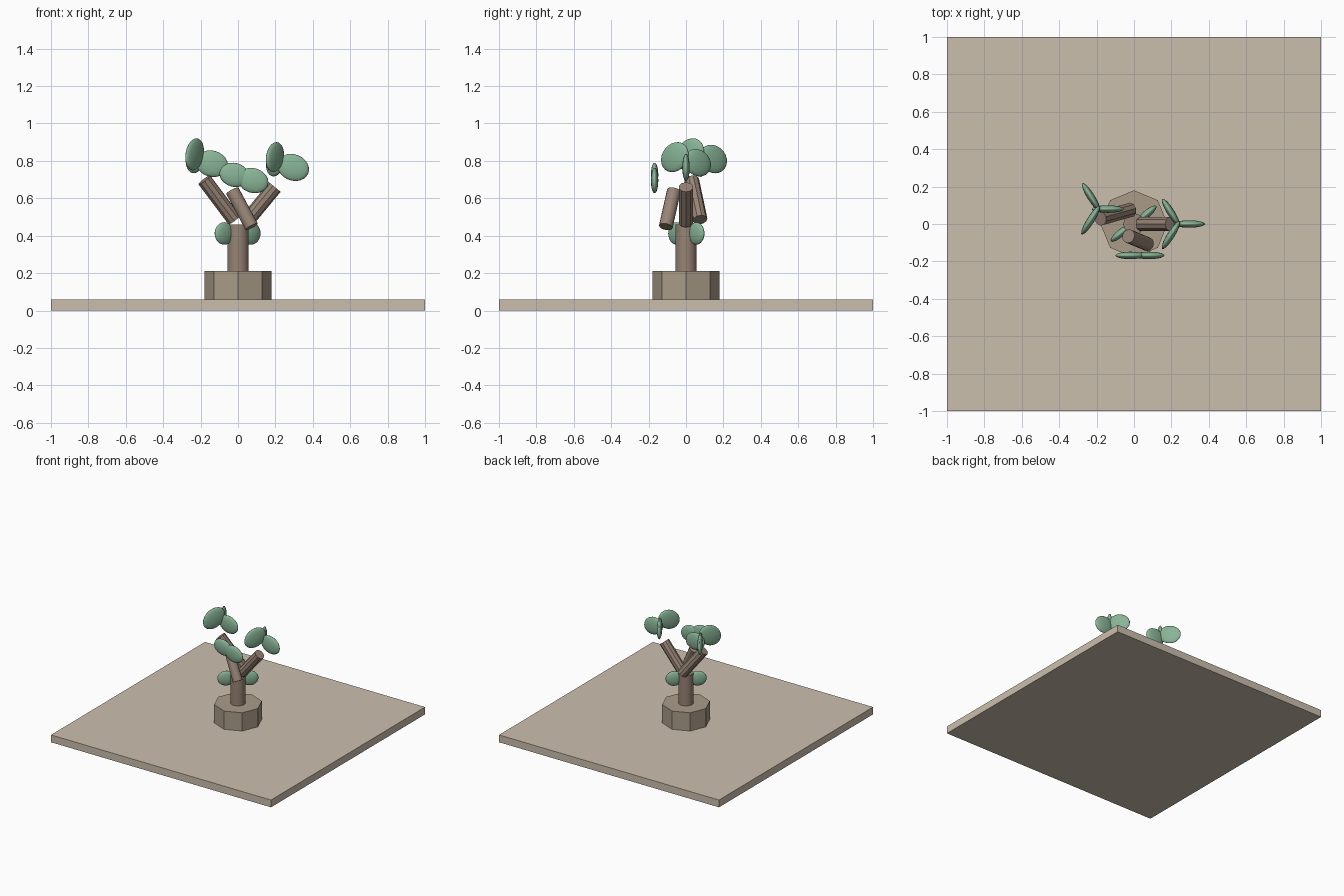
import bpy
from math import radians
from mathutils import Vector, Matrix

if "Cube" in bpy.data.objects:
    bpy.data.objects.remove(bpy.data.objects["Cube"])


def material(name, rgb):
    m = bpy.data.materials.new(name)
    m.diffuse_color = (*rgb, 1)
    m.use_nodes = True
    m.node_tree.nodes["Principled BSDF"].inputs["Base Color"].default_value = m.diffuse_color
    return m


SAND = material("sand", (0.60, 0.52, 0.42))
CLAY = material("clay", (0.40, 0.33, 0.25))
BARK = material("bark", (0.31, 0.23, 0.18))
GREEN = material("green", (0.25, 0.46, 0.31))


def finish(name, mat, smooth=False):
    ob = bpy.context.object
    ob.name = name
    ob.data.materials.append(mat)
    if smooth:
        bpy.ops.object.shade_smooth_by_angle(angle=radians(35))
    return ob


def rod(name, a, b, radius, sides, mat, smooth=False):
    a, b = Vector(a), Vector(b)
    d = b - a
    bpy.ops.mesh.primitive_cylinder_add(
        vertices=sides, radius=radius, depth=d.length, location=(a + b) / 2,
        rotation=d.to_track_quat('Z', 'Y').to_euler())
    return finish(name, mat, smooth)


def leaf(name, centre, yaw, droop, length, height):
    """Flattened ball pointing along yaw, its tip lowered by droop."""
    bpy.ops.mesh.primitive_uv_sphere_add(segments=20, ring_count=12, radius=1)
    ob = finish(name, GREEN, True)
    ob.data.transform(Matrix.Translation(centre)
                      @ Matrix.Rotation(radians(yaw), 4, 'Z')
                      @ Matrix.Rotation(radians(droop), 4, 'Y')
                      @ Matrix.Diagonal((length, 0.02, height, 1)))


# Ground slab and octagonal pot
bpy.ops.mesh.primitive_cube_add(size=1, location=(0, 0, 0.03))
slab = finish("ground_slab", SAND)
slab.scale = (2, 2, 0.06)
rod("pot", (0, 0, 0.06), (0, 0, 0.21), 0.18, 8, CLAY)

# Trunk and three branches
rod("trunk", (0, 0, 0.20), (0, 0, 0.46), 0.057, 16, BARK, True)
rod("branch_right", (0.04, 0, 0.47), (0.197, 0, 0.66), 0.04, 10, BARK)
rod("branch_left", (-0.02, 0.075, 0.485), (-0.18, 0.03, 0.698), 0.04, 10, BARK)
rod("branch_front", (0.073, -0.108, 0.448), (-0.03, -0.065, 0.64), 0.037, 16, BARK, True)

# Leaves: centre, yaw, droop, half length, half height
leaves = {
    "right_leaf_1": ((0.295, 0, 0.765), 0, 22, 0.087, 0.07),
    "right_leaf_2": ((0.197, 0.062, 0.79), 122, 25, 0.087, 0.07),
    "right_leaf_3": ((0.197, -0.06, 0.82), -122, 35, 0.092, 0.074),
    "left_leaf_1": ((-0.14, 0.08, 0.785), 0, 15, 0.087, 0.07),
    "left_leaf_2": ((-0.23, 0.145, 0.81), 122, 25, 0.09, 0.073),
    "left_leaf_3": ((-0.232, 0.02, 0.835), -122, 40, 0.097, 0.077),
    "front_leaf_1": ((-0.02, -0.168, 0.725), 0, 15, 0.08, 0.064),
    "front_leaf_2": ((0.08, -0.168, 0.695), 0, 18, 0.084, 0.066),
    "trunk_leaf_1": ((0.07, 0.055, 0.412), 40, 0, 0.064, 0.06),
    "trunk_leaf_2": ((-0.073, -0.05, 0.412), 220, 0, 0.066, 0.06),
}
for name, spec in leaves.items():
    leaf(name, *spec)
